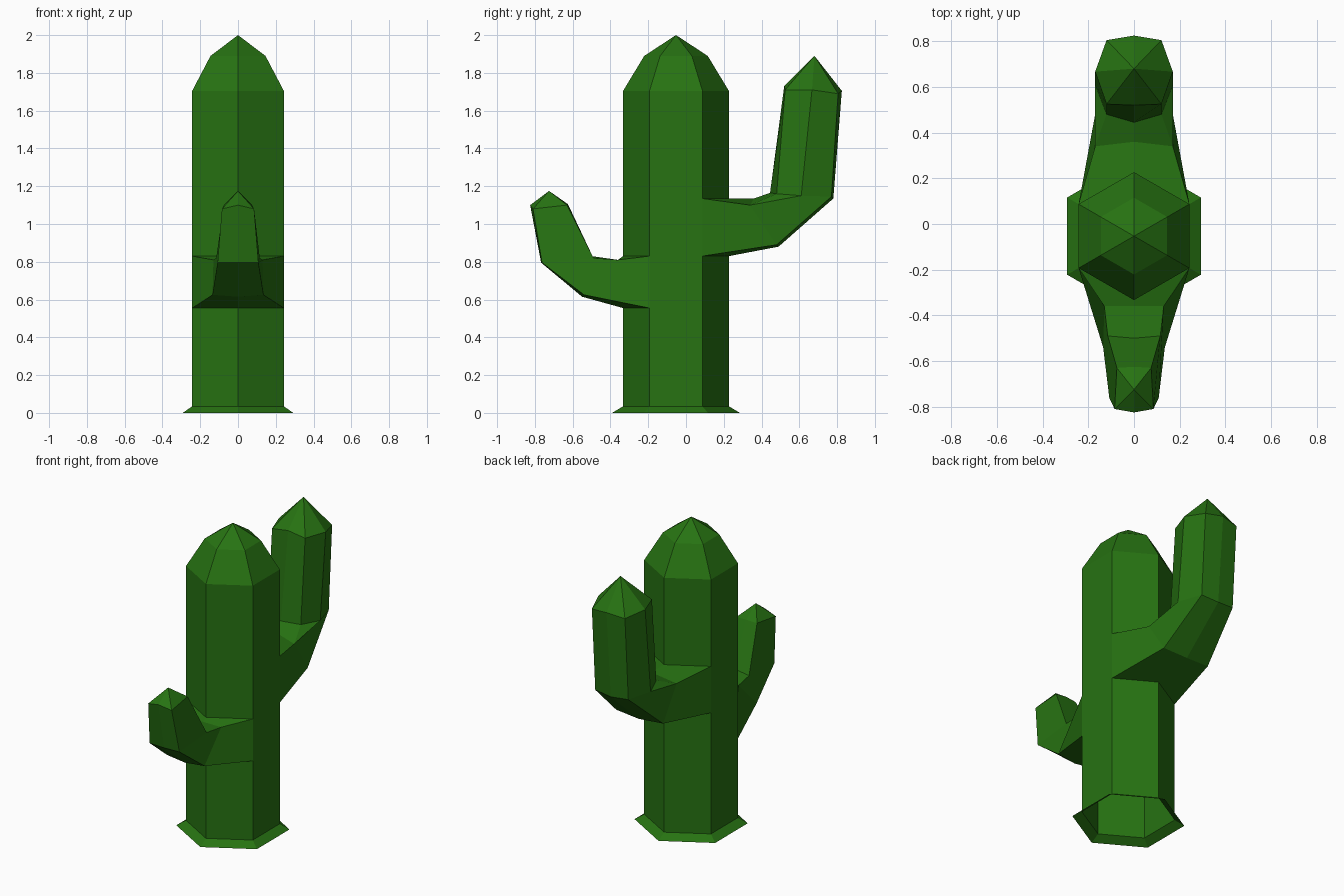
import bpy, bmesh, math

if "Cube" in bpy.data.objects:
    bpy.data.objects.remove(bpy.data.objects["Cube"])

green = bpy.data.materials.new("cactus green")
green.diffuse_color = (0.02, 0.17, 0.006, 1)
green.use_nodes = True
green.node_tree.nodes["Principled BSDF"].inputs["Base Color"].default_value = green.diffuse_color

bm = bmesh.new()
CY = -0.053  # trunk axis offset in y


def add_face(verts):
    """Make a face, dropping repeated points so collapsed corners give triangles."""
    pts = list(dict.fromkeys(verts))
    if len(pts) > 2:
        bm.faces.new(pts)


def cap(ring, apex):
    tip = bm.verts.new(apex)
    for a, b in zip(ring, ring[1:] + ring[:1]):
        add_face([a, b, tip])


# Trunk: hexagonal rings (radius, z) with flared foot, open below
profile = [(0.338, 0), (0.28, 0.035), (0.28, 0.555), (0.28, 0.83),
           (0.28, 1.135), (0.28, 1.705), (0.168, 1.89)]
rings = []
for r, z in profile:
    angles = [math.radians(90 + 60 * k) for k in range(6)]
    rings.append([bm.verts.new((r * math.cos(a), CY + r * math.sin(a), z)) for a in angles])
openings = {(2, 2), (2, 3), (3, 0), (3, 5)}  # (level, side) where the arms join
for i in range(len(rings) - 1):
    for k in range(6):
        if (i, k) not in openings:
            j = (k + 1) % 6
            add_face([rings[i][k], rings[i][j], rings[i + 1][j], rings[i + 1][k]])
cap(rings[-1], (0, CY, 2.0))


def arm(base, sections, apex):
    """Loft mirrored half sections, starting from the trunk's own vertices."""
    loops = [base]
    for half in sections:
        made = {}
        pts = half + [(-x, y, z) for x, y, z in half[-2:0:-1]]
        loops.append([made.setdefault(p, None) or made.update({p: bm.verts.new(p)}) or made[p]
                      for p in pts])
    for lo, hi in zip(loops, loops[1:]):
        n = len(lo)
        for k in range(n):
            j = (k + 1) % n
            add_face([lo[k], lo[j], hi[j], hi[k]])
    cap(loops[-1], apex)


# Large arm at the back: upper middle, upper edge, side, lower edge, lower middle
t, b = rings[4], rings[3]
arm([t[0], t[5], t[5], b[5], b[0], b[1], t[1], t[1]], [
    [(0, 0.36, 1.135), (0.17, 0.34, 1.10), (0.17, 0.34, 1.10), (0.17, 0.48, 0.89), (0, 0.49, 0.88)],
    [(0, 0.445, 1.165), (0.12, 0.48, 1.16), (0.17, 0.61, 1.15), (0.12, 0.77, 1.145), (0, 0.78, 1.135)],
    [(0, 0.52, 1.73), (0.12, 0.525, 1.71), (0.17, 0.667, 1.71), (0.12, 0.805, 1.69), (0, 0.825, 1.705)],
], (0, 0.68, 1.89))

# Small arm at the front
t, b = rings[3], rings[2]
arm([t[3], t[4], b[4], b[3], b[2], t[2]], [
    [(0, -0.36, 0.81), (0.13, -0.36, 0.81), (0.135, -0.54, 0.625), (0, -0.55, 0.615)],
    [(0, -0.50, 0.83), (0.115, -0.49, 0.82), (0.108, -0.762, 0.795), (0, -0.767, 0.795)],
    [(0, -0.625, 1.105), (0.075, -0.63, 1.10), (0.085, -0.81, 1.08), (0, -0.825, 1.10)],
], (0, -0.725, 1.175))

bmesh.ops.recalc_face_normals(bm, faces=bm.faces[:])
mesh = bpy.data.meshes.new("cactus_body")
bm.to_mesh(mesh)
bm.free()
mesh.materials.append(green)
bpy.context.collection.objects.link(bpy.data.objects.new("cactus_body", mesh))
